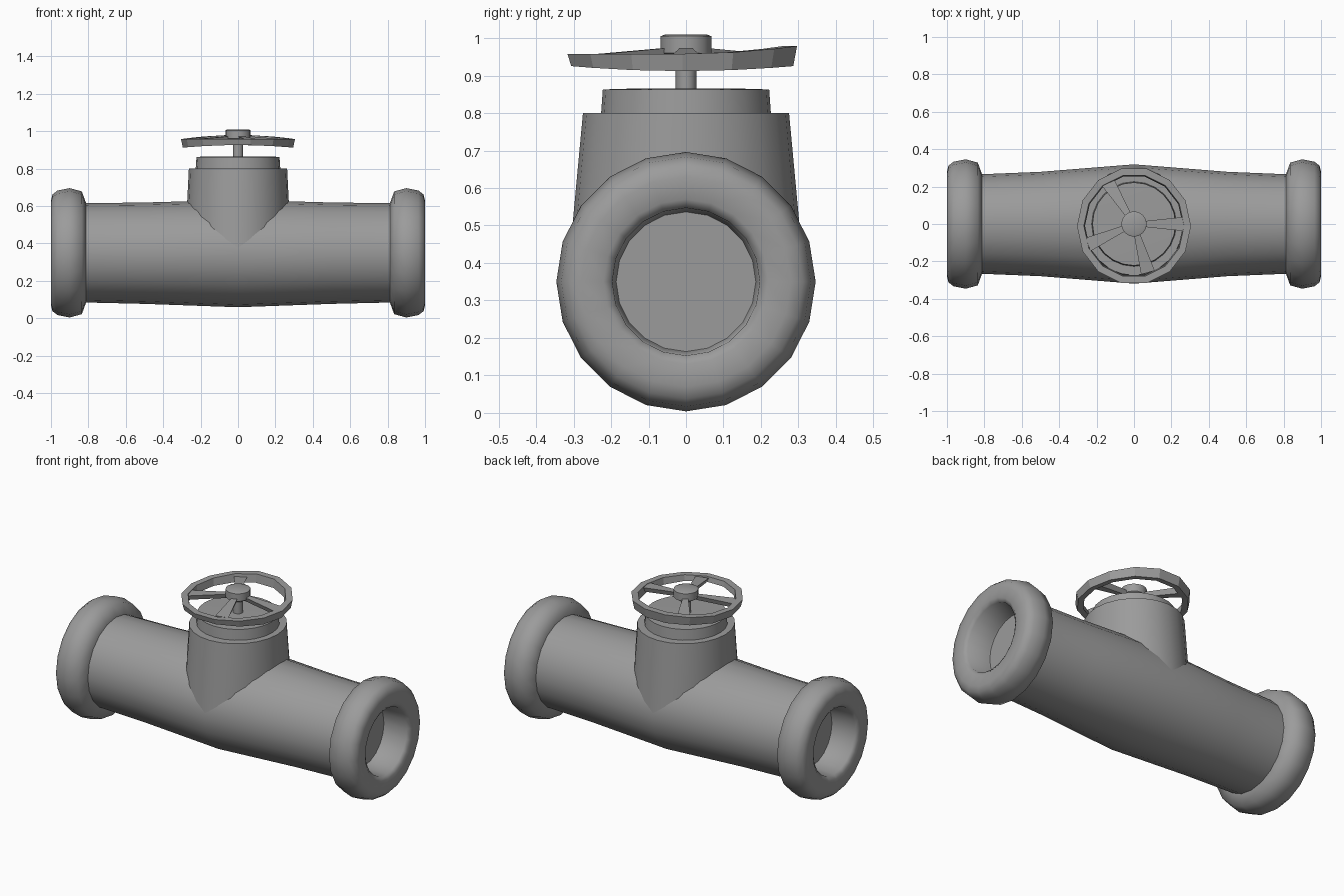
import bpy, bmesh
from math import sin, cos, pi, radians
from mathutils import Vector

if "Cube" in bpy.data.objects:
    bpy.data.objects.remove(bpy.data.objects["Cube"])

metal = bpy.data.materials.new("grey_metal")
metal.use_nodes = True
GREY = (0.33, 0.33, 0.33, 1)
metal.diffuse_color = GREY
metal.node_tree.nodes["Principled BSDF"].inputs["Base Color"].default_value = GREY


def finish(name, bm, angle):
    bmesh.ops.recalc_face_normals(bm, faces=bm.faces)
    mesh = bpy.data.meshes.new(name)
    bm.to_mesh(mesh)
    bm.free()
    mesh.materials.append(metal)
    ob = bpy.data.objects.new(name, mesh)
    bpy.context.collection.objects.link(ob)
    bpy.ops.object.select_all(action="DESELECT")
    bpy.context.view_layer.objects.active = ob
    ob.select_set(True)
    if angle:
        bpy.ops.object.shade_smooth_by_angle(angle=radians(angle))
    return ob


def loft(name, rings, axis, sides, angle=35, closed=False):
    """Skin elliptical rings given as (position, radius 1, radius 2, height of centre)."""
    bm = bmesh.new()
    loops = []
    for pos, r1, r2, zc in rings:
        loop = []
        for i in range(sides):
            a = 2 * pi * i / sides
            u, v = r1 * cos(a), r2 * sin(a)
            loop.append(bm.verts.new((pos, u, zc + v) if axis == "x" else (u, v, pos)))
        loops.append(loop)
    pairs = list(zip(loops, loops[1:]))
    if closed:
        pairs.append((loops[-1], loops[0]))
    for a, b in pairs:
        for i in range(sides):
            j = (i + 1) % sides
            bm.faces.new((a[i], a[j], b[j], b[i]))
    if not closed:
        bm.faces.new(loops[0])
        bm.faces.new(loops[-1])
    return finish(name, bm, angle)


def turned(name, profile, sides, angle=35):
    return loft(name, [(z, r, r, 0) for r, z in profile], "z", sides, angle)


AXIS_Z = 0.35

# Main pipe, swelling towards the middle
half = [(0.84, 0.265, 0.265, AXIS_Z), (0.5, 0.279, 0.271, AXIS_Z - 0.002)]
middle = [(0, 0.319, 0.287, AXIS_Z - 0.004)]
mirrored = [(-x, a, b, c) for x, a, b, c in reversed(half)]
loft("main_pipe", half + middle + mirrored, "x", 20, 60)

# Rounded end collars with a blind bore
collar = [(0.81, 0.26), (0.835, 0.328), (0.9, 0.346), (0.965, 0.333), (0.992, 0.312),
          (1.0, 0.28), (1.0, 0.22), (0.985, 0.197), (0.85, 0.19), (0.74, 0.15), (0.7, 0.06)]
for side, name in ((1, "left_collar"), (-1, "right_collar")):
    loft(name, [(side * x, r, r, AXIS_Z) for x, r in collar], "x", 20, 75)

# Tapered neck rising from the pipe
loft("neck", [(0.35, 0.285, 0.316, 0), (0.5, 0.278, 0.303, 0), (0.8, 0.263, 0.275, 0)],
     "z", 24, 40)

# Bonnet, stem and hub
turned("bonnet", [(0.228, 0.78), (0.222, 0.863), (0.12, 0.866)], 24)
turned("stem", [(0.028, 0.85), (0.028, 0.97)], 12)
turned("hub", [(0.045, 0.945), (0.068, 0.96), (0.068, 1.005), (0.055, 1.01)], 16)

# Hand wheel rim, bent up slightly at front and back
SIDES, WHEEL_Y = 14, -0.01
bm = bmesh.new()
sections = []
for i in range(SIDES):
    a = 2 * pi * i / SIDES
    lift = 0.014 * sin(a) ** 2
    top = 0.958 + 0.022 * max(0, sin(a)) ** 2
    section = []
    for r, z in ((0.295, 0.912 + lift), (0.305, top), (0.268, top), (0.262, 0.915 + lift)):
        section.append(bm.verts.new((r * cos(a), WHEEL_Y + r * 1.03 * sin(a), z)))
    sections.append(section)
for i in range(SIDES):
    s, t = sections[i], sections[(i + 1) % SIDES]
    for k in range(4):
        m = (k + 1) % 4
        bm.faces.new((s[k], s[m], t[m], t[k]))
finish("wheel_rim", bm, 0)

# Spokes widening from hub to rim
for n, degrees in enumerate((0, 122, 204, 286)):
    a = radians(degrees)
    out, across = Vector((cos(a), sin(a), 0)), Vector((-sin(a), cos(a), 0))
    bm = bmesh.new()
    ends = []
    for r, width, low, high in ((0.04, 0.014, 0.95, 0.975), (0.27, 0.038, 0.925, 0.955)):
        ends.append([bm.verts.new(out * r + across * (s * width) + Vector((0, 0, z)))
                     for s, z in ((-0.6, low), (0.6, low), (1, high), (-1, high))])
    for k in range(4):
        m = (k + 1) % 4
        bm.faces.new((ends[0][k], ends[0][m], ends[1][m], ends[1][k]))
    for end in ends:
        bm.faces.new(end)
    finish("spoke_%d" % (n + 1), bm, 0)
